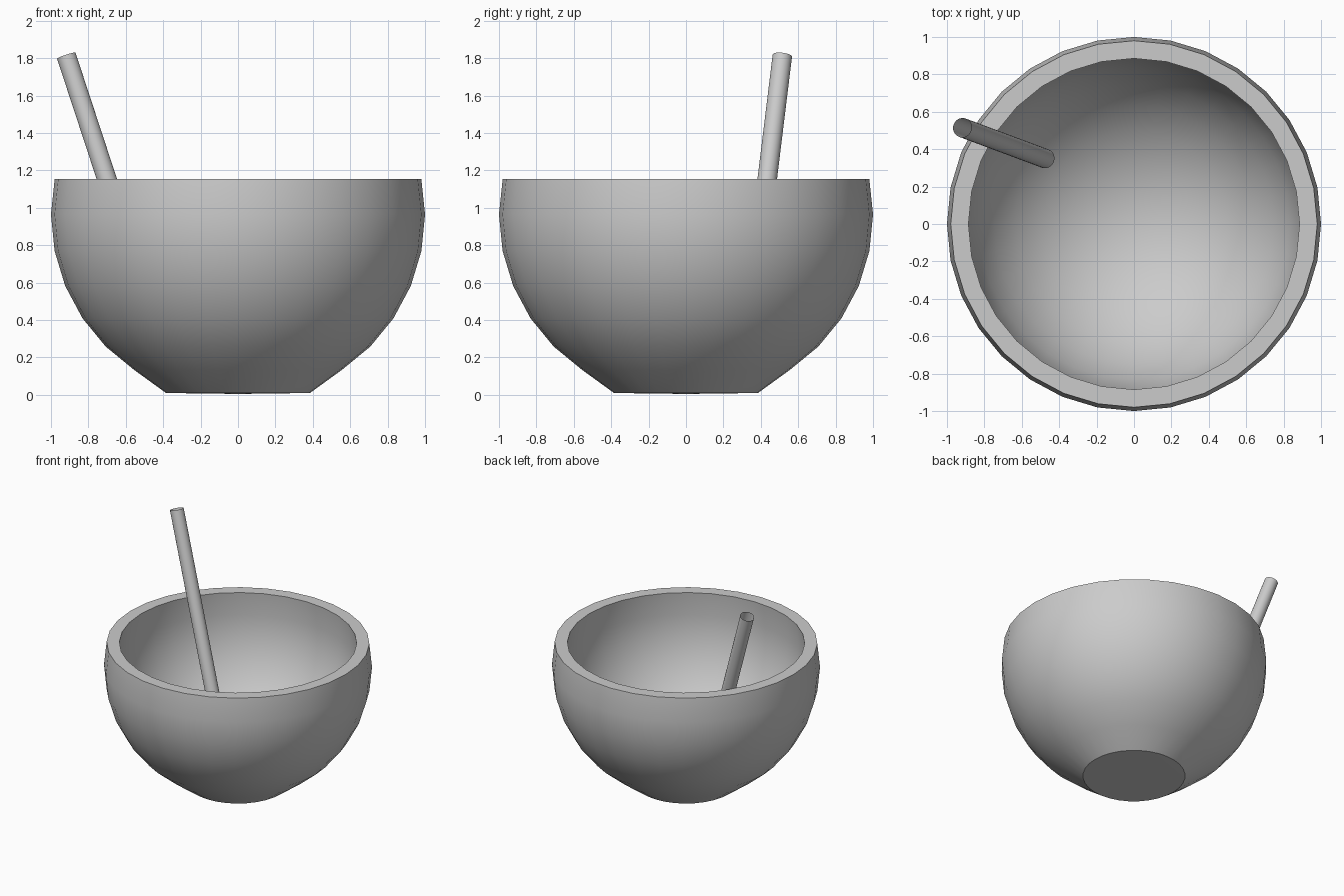
import bpy, bmesh, math
from mathutils import Vector

if "Cube" in bpy.data.objects:
    bpy.data.objects.remove(bpy.data.objects["Cube"])

SEGMENTS = 32
CENTRE_Z = 0.965


def mesh_object(name, bm, angle):
    mesh = bpy.data.meshes.new(name)
    bm.to_mesh(mesh)
    bm.free()
    obj = bpy.data.objects.new(name, mesh)
    bpy.context.collection.objects.link(obj)
    bpy.ops.object.select_all(action='DESELECT')
    obj.select_set(True)
    bpy.context.view_layer.objects.active = obj
    bpy.ops.object.shade_smooth_by_angle(angle=math.radians(angle))
    return obj


def arc(radius, degrees):
    return [(radius * math.cos(math.radians(a)),
             CENTRE_Z + radius * math.sin(math.radians(a))) for a in degrees]


# Bowl: outer sphere profile with flattened foot, flat rim, rounded inner wall
levels = [-56.25, -45, -33.75, -22.5, -11.25, 0]
outer = [(0, 0.005), (0.385, 0.01)] + arc(1.0, levels) + [(0.98, 1.155)]
inner = [(0.885, 1.155)] + arc(0.9, levels[::-1] + [-67.5, -78.75, -90])

bm = bmesh.new()
verts = [bm.verts.new((r, 0, z)) for r, z in outer + inner]
edges = [bm.edges.new(pair) for pair in zip(verts, verts[1:])]
bmesh.ops.spin(bm, geom=verts + edges, axis=(0, 0, 1), cent=(0, 0, 0),
               angle=math.tau, steps=SEGMENTS, use_merge=False)
bmesh.ops.remove_doubles(bm, verts=bm.verts, dist=1e-4)
bmesh.ops.recalc_face_normals(bm, faces=bm.faces)
mesh_object("bowl", bm, 30)

# Stick: open tube leaning out over the rim
bottom = Vector((-0.475, 0.35, 0.465))
top = Vector((-0.918, 0.515, 1.813))
axis = top - bottom
bm = bmesh.new()
bmesh.ops.create_cone(bm, cap_ends=False, segments=SEGMENTS,
                      radius1=0.052, radius2=0.052, depth=axis.length)
stick = mesh_object("stick", bm, 40)
stick.location = (bottom + top) / 2
stick.rotation_euler = axis.to_track_quat('Z', 'Y').to_euler()
